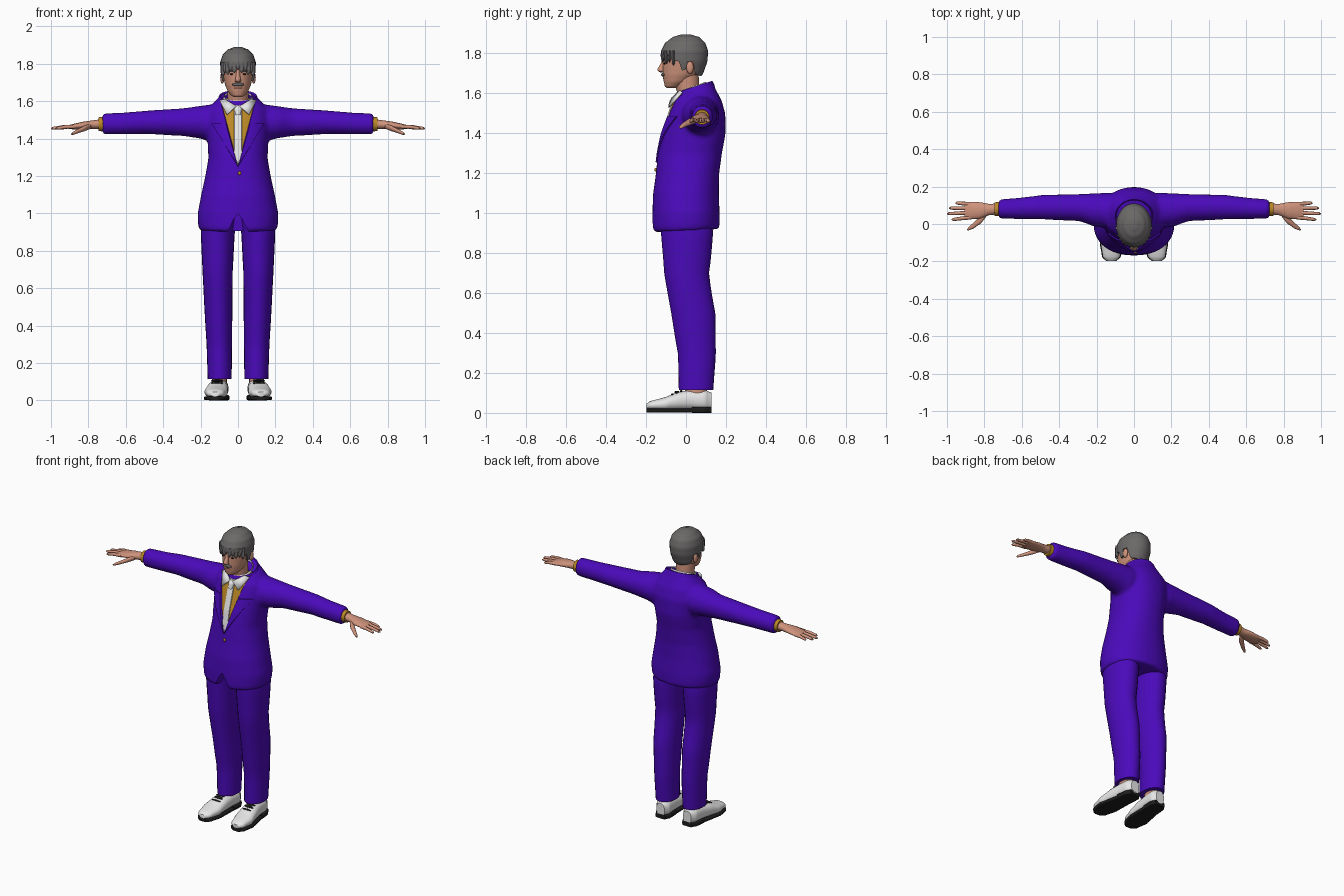
import bpy, bmesh, math
from mathutils import Vector

cube = bpy.data.objects.get("Cube")
if cube:
    bpy.data.objects.remove(cube)


def material(name, rgb):
    m = bpy.data.materials.new(name)
    m.use_nodes = True
    m.diffuse_color = (*rgb, 1)
    m.node_tree.nodes["Principled BSDF"].inputs["Base Color"].default_value = (*rgb, 1)
    return m


SUIT = material("purple_cloth", (0.07, 0.003, 0.5))
SKIN = material("skin", (0.62, 0.29, 0.2))
LIP = material("lip", (0.35, 0.13, 0.09))
HAIR = material("grey_hair", (0.15, 0.14, 0.14))
WHITE = material("white", (0.8, 0.8, 0.8))
GOLD = material("golden_cloth", (0.5, 0.25, 0.02))
BLACK = material("black", (0.012, 0.012, 0.012))
AXES = {"x": (1, 2, 0), "y": (0, 2, 1), "z": (0, 1, 2)}


def finish(name, bm, mat, mirror=False):
    bmesh.ops.recalc_face_normals(bm, faces=bm.faces)
    me = bpy.data.meshes.new(name)
    bm.to_mesh(me)
    bm.free()
    ob = bpy.data.objects.new(name, me)
    bpy.context.collection.objects.link(ob)
    me.materials.append(mat)
    if mirror:
        ob.modifiers.new("mirror", "MIRROR").use_mirror_merge = False
    return ob


def loft(name, axis, rings, mat, mirror=False, n=24, power=2, steps=4, caps=True):
    """Skin rings (position, centre u, centre v, radius u, radius v[, tilt]) with a smooth spline."""
    rows = [Vector(tuple(r) + (0,) * (6 - len(r))) for r in rings]
    path = []
    for i in range(len(rows) - 1):
        a, b = rows[i], rows[i + 1]
        p, q = rows[max(i - 1, 0)], rows[min(i + 2, len(rows) - 1)]
        for k in range(steps):
            t = k / steps
            path.append(a.lerp(b, t) + ((2 * a - b - p) * -t * (1 - t) ** 2
                        + (q - 2 * b + a) * -t * t * (1 - t)) * 0.5 * 0.5)
    path.append(rows[-1])
    bm = bmesh.new()
    loops = []
    for t, u, v, ru, rv, tilt in path:
        loop = []
        for k in range(n):
            c, s = math.cos(math.tau * k / n), math.sin(math.tau * k / n)
            du = math.copysign(abs(c) ** (2 / power), c) * ru
            dv = math.copysign(abs(s) ** (2 / power), s) * rv
            co = [0, 0, 0]
            for index, value in zip(AXES[axis], (u + du, v + dv, t + tilt * dv)):
                co[index] = value
            loop.append(bm.verts.new(co))
        loops.append(loop)
    for a, b in zip(loops, loops[1:]):
        for k in range(n):
            bm.faces.new((a[k - 1], a[k], b[k], b[k - 1]))
    if caps:
        bm.faces.new(loops[0])
        bm.faces.new(loops[-1])
    return finish(name, bm, mat, mirror)


def ball(name, centre, size, mat, mirror=False):
    bm = bmesh.new()
    bmesh.ops.create_uvsphere(bm, u_segments=16, v_segments=10, radius=1)
    for v in bm.verts:
        v.co = Vector(centre) + v.co * Vector(size)
    return finish(name, bm, mat, mirror)


def prism(name, axis, outline, start, end, mat, mirror=False):
    bm = bmesh.new()
    sides = []
    for t in (start, end):
        side = []
        for u, v in outline:
            co = [0, 0, 0]
            for index, value in zip(AXES[axis], (u, v, t)):
                co[index] = value
            side.append(bm.verts.new(co))
        sides.append(side)
        bm.faces.new(side)
    a, b = sides
    for k in range(len(a)):
        bm.faces.new((a[k - 1], a[k], b[k], b[k - 1]))
    return finish(name, bm, mat, mirror)


def cut(ob, cutter):
    mod = ob.modifiers.new("cut", "BOOLEAN")
    mod.operation, mod.object, mod.solver = "DIFFERENCE", cutter, "EXACT"
    bake(ob)
    bpy.data.objects.remove(cutter)


def bake(ob):
    me = bpy.data.meshes.new_from_object(ob.evaluated_get(bpy.context.evaluated_depsgraph_get()))
    ob.modifiers.clear()
    ob.data = me


# Jacket: torso and sleeves fused into one smooth surface
jacket = loft("jacket", "z", [
    (0.91, 0, 0, 0.205, 0.165, 0.05), (0.94, 0, 0, 0.214, 0.168, 0.05), (1.0, 0, 0, 0.216, 0.168),
    (1.1, 0, 0, 0.197, 0.164), (1.2, 0, 0.008, 0.175, 0.158), (1.3, 0, 0.02, 0.158, 0.16),
    (1.4, 0, 0.038, 0.163, 0.16), (1.5, 0, 0.053, 0.172, 0.143), (1.56, 0, 0.055, 0.16, 0.123),
    (1.605, 0, 0.05, 0.118, 0.097, 0.15), (1.628, 0, 0.047, 0.092, 0.084, 0.3)], SUIT, n=40, power=2.2)
sleeves = loft("sleeves", "x", [
    (0.06, 0.075, 1.51, 0.085, 0.07), (0.15, 0.072, 1.483, 0.095, 0.1), (0.22, 0.076, 1.488, 0.088, 0.085),
    (0.3, 0.088, 1.488, 0.072, 0.074), (0.5, 0.09, 1.487, 0.065, 0.062), (0.62, 0.083, 1.481, 0.057, 0.058),
    (0.725, 0.08, 1.478, 0.051, 0.057)], SUIT, mirror=True)
bake(sleeves)
bm = bmesh.new()
bm.from_mesh(jacket.data)
bm.from_mesh(sleeves.data)
bm.to_mesh(jacket.data)
bm.free()
bpy.data.objects.remove(sleeves)
remesh = jacket.modifiers.new("fuse", "REMESH")
remesh.mode, remesh.voxel_size = "VOXEL", 0.011
soft = jacket.modifiers.new("soften", "SMOOTH")
soft.iterations, soft.factor = 6, 0.5
cut(jacket, prism("hem_notch", "y", [(-0.075, 0.86), (0.075, 0.86), (0.025, 0.965), (0, 1.0), (-0.025, 0.965)],
                  -0.4, -0.06, SUIT))

# Neck opening, lapels and tie cut into the front of the jacket
jacket.data.materials.clear()
for m in (SUIT, GOLD, WHITE):
    jacket.data.materials.append(m)
V_LOW, V_SLOPE, LAPEL_SLOPE, TIE = 1.25, 0.27, 0.6, 0.021
bm = bmesh.new()
bm.from_mesh(jacket.data)


def is_front(f):
    c = f.calc_center_median()
    return c.y < 0.03 and abs(c.x) < 0.16 and c.z > 1.2 and f.normal.y < -0.05


def slice_front(point, normal):
    faces = [f for f in bm.faces if is_front(f)]
    parts = {e for f in faces for e in list(f.verts) + list(f.edges)}
    bmesh.ops.bisect_plane(bm, geom=faces + list(parts), plane_co=point, plane_no=normal, dist=0.0002)


def raise_area(rule, depth, colour):
    faces = [f for f in bm.faces if is_front(f) and rule(abs(f.calc_center_median().x), f.calc_center_median().z)]
    for f in faces:
        f.material_index = colour
    rim = bmesh.ops.inset_region(bm, faces=faces, thickness=0.002, depth=depth, use_even_offset=False)
    for f in rim["faces"]:
        f.material_index = 2 if colour == 2 else 0


for side in (-1, 1):
    for slope in (V_SLOPE, LAPEL_SLOPE):
        slice_front((0, 0, V_LOW), (side, 0, -slope))
    slice_front((side * TIE, 0, 0), (1, 0, 0))
slice_front((0, 0, 1.48), (0, 0, 1))
bm.normal_update()
raise_area(lambda x, z: V_SLOPE * (z - V_LOW) < x < LAPEL_SLOPE * (z - V_LOW) and z < 1.48, 0.007, 0)
raise_area(lambda x, z: x < V_SLOPE * (z - V_LOW), -0.006, 1)
raise_area(lambda x, z: x < TIE and x < V_SLOPE * (z - V_LOW) - 0.001, 0.005, 2)
bm.to_mesh(jacket.data)
bm.free()
ball("jacket_button", (0.008, -0.152, 1.215), (0.009, 0.006, 0.009), GOLD)

# Collars and tie knot
loft("jacket_collar", "z", [(1.6, 0, 0.045, 0.112, 0.1, 0.3), (1.63, 0, 0.042, 0.1, 0.09, 0.32),
                            (1.615, 0, 0.04, 0.088, 0.08, 0.32)], SUIT, caps=False)
loft("shirt_collar", "z", [(1.585, 0, 0.03, 0.088, 0.084, 0.35), (1.628, 0, 0.026, 0.075, 0.073, 0.35),
                           (1.6, 0, 0.026, 0.066, 0.066, 0.35)], WHITE, caps=False)
bm = bmesh.new()
bm.faces.new([bm.verts.new(p) for p in ((0.01, -0.073, 1.575), (0.06, -0.086, 1.53),
                                        (0.1, -0.022, 1.605), (0.07, -0.032, 1.612))])
wings = finish("collar_wings", bm, WHITE, True)
wings.modifiers.new("thickness", "SOLIDIFY").thickness = 0.008
loft("tie_knot", "z", [(1.525, 0, -0.078, 0.012, 0.012), (1.56, 0, -0.066, 0.021, 0.016),
                       (1.578, 0, -0.055, 0.018, 0.014)], WHITE)

# Trousers
loft("trouser_legs", "z", [
    (0.115, 0.098, 0.05, 0.064, 0.086), (0.3, 0.1, 0.054, 0.068, 0.095), (0.5, 0.105, 0.036, 0.075, 0.11),
    (0.7, 0.109, 0.003, 0.081, 0.112), (0.9, 0.108, 0.005, 0.091, 0.13), (1.0, 0.1, 0, 0.095, 0.13)], SUIT, True)

# Shoes
loft("ankles", "z", [(0.07, 0.1, 0.05, 0.04, 0.055), (0.15, 0.1, 0.05, 0.04, 0.055)], SKIN, True)
SHOE = [(-0.198, 0.122, 0.034, 0.022, 0.012), (-0.175, 0.121, 0.038, 0.046, 0.022),
        (-0.1, 0.117, 0.045, 0.062, 0.035), (-0.035, 0.11, 0.059, 0.056, 0.046),
        (0.03, 0.103, 0.065, 0.05, 0.05), (0.1, 0.098, 0.063, 0.047, 0.052), (0.128, 0.097, 0.058, 0.03, 0.042)]
loft("shoes", "y", SHOE, WHITE, True, power=2.3)
loft("soles", "y", [(y, x, 0.012, rx + 0.004, 0.011) for y, x, z, rx, rz in SHOE], BLACK, True, power=5)
loft("heels", "y", [(y, x, 0.015, rx + 0.005, 0.015) for y, x, z, rx, rz in SHOE[-3:]], BLACK, True, power=6)
for i in range(3):
    ball(f"lace_{i + 1}", (0.112, -0.068 + 0.022 * i, 0.092 + 0.008 * i), (0.032, 0.006, 0.006), BLACK, True)
ball("lace_bow", (0.11, -0.045, 0.104), (0.026, 0.014, 0.006), BLACK, True)

# Cuffs and hands
loft("cuffs", "x", [(0.7, 0.08, 1.478, 0.038, 0.04), (0.745, 0.08, 1.477, 0.036, 0.037)], GOLD, True)
loft("palms", "x", [(0.73, 0.08, 1.478, 0.029, 0.026), (0.78, 0.077, 1.474, 0.031, 0.023),
                    (0.83, 0.072, 1.47, 0.045, 0.02), (0.88, 0.072, 1.464, 0.047, 0.015),
                    (0.905, 0.072, 1.462, 0.042, 0.01)], SKIN, True)
for name, base, tip, reach in (("index", 0.035, 0.024, 0.975), ("middle", 0.06, 0.055, 1.0),
                               ("ring", 0.084, 0.085, 0.99), ("little", 0.107, 0.112, 0.955)):
    mid = (0.88 + reach) / 2
    loft(name + "_fingers", "x", [(0.875, base, 1.464, 0.011, 0.011), (mid, (base + tip) / 2, 1.462, 0.01, 0.01),
         (reach - 0.008, tip, 1.455, 0.008, 0.008), (reach, tip, 1.454, 0.003, 0.003)], SKIN, True, n=10)
loft("thumbs", "x", [(0.785, 0.06, 1.468, 0.014, 0.014), (0.82, 0.022, 1.455, 0.021, 0.015),
                     (0.86, -0.01, 1.438, 0.015, 0.011), (0.885, -0.026, 1.427, 0.009, 0.008),
                     (0.892, -0.03, 1.424, 0.003, 0.003)], SKIN, True, n=12)

# Head and face
loft("neck", "z", [(1.55, 0, 0.035, 0.062, 0.062), (1.62, 0, 0.008, 0.056, 0.058),
                   (1.7, 0, 0.0, 0.058, 0.062)], SKIN)
loft("head", "z", [
    (1.622, 0, -0.072, 0.022, 0.024), (1.632, 0, -0.064, 0.038, 0.042), (1.655, 0, -0.045, 0.056, 0.066),
    (1.69, 0, -0.026, 0.07, 0.09), (1.73, 0, -0.012, 0.078, 0.105), (1.78, 0, -0.006, 0.084, 0.11),
    (1.83, 0, -0.005, 0.076, 0.1), (1.87, 0, -0.003, 0.04, 0.05)], SKIN, n=32)
loft("nose", "z", [(1.7, 0, -0.118, 0.01, 0.01), (1.708, 0, -0.124, 0.018, 0.017), (1.718, 0, -0.126, 0.014, 0.017),
                   (1.745, 0, -0.115, 0.01, 0.012), (1.765, 0, -0.108, 0.009, 0.01)], SKIN, n=14)
ball("ears", (0.084, 0.02, 1.725), (0.011, 0.018, 0.031), SKIN, True)
ball("eyes", (0.032, -0.106, 1.745), (0.012, 0.006, 0.0045), BLACK, True)
ball("eyebrows", (0.034, -0.107, 1.762), (0.019, 0.007, 0.004), HAIR, True)
ball("moustache", (0, -0.113, 1.689), (0.033, 0.012, 0.009), HAIR)
ball("mouth", (0, -0.108, 1.671), (0.02, 0.007, 0.005), LIP)

# Hair with a stepped hairline and a ragged fringe
hair = loft("hair", "z", [
    (1.655, 0, -0.004, 0.058, 0.062), (1.7, 0, -0.008, 0.083, 0.096), (1.76, 0, -0.007, 0.094, 0.115),
    (1.81, 0, -0.007, 0.095, 0.117), (1.85, 0, -0.004, 0.081, 0.099), (1.878, 0, 0, 0.052, 0.065),
    (1.89, 0, 0, 0.02, 0.025)], HAIR, n=32)
cut(hair, prism("hairline", "x", [
    (-0.3, 1.785), (-0.085, 1.785), (-0.06, 1.76), (-0.035, 1.755), (-0.02, 1.71), (-0.002, 1.715), (0.008, 1.755),
    (0.036, 1.755), (0.045, 1.69), (0.2, 1.65), (0.2, 1.5), (-0.3, 1.5)], -0.3, 0.3, HAIR))
for i in range(-5, 6):
    a = i * 0.21
    x, y, tip = 0.092 * math.sin(a), -0.007 - 0.112 * math.cos(a), 1.766 - 0.012 * (i % 2) - 0.004 * abs(i)
    loft(f"fringe_lock_{i + 6}", "z", [(tip, x, y, 0.001, 0.001), (tip + 0.018, x, y, 0.012, 0.008),
                                       (1.81, x, y, 0.012, 0.006)], HAIR, n=8)

# Smooth shading with crisp edges kept
bpy.ops.object.select_all(action="DESELECT")
for ob in bpy.context.collection.objects:
    if ob.type == "MESH":
        ob.select_set(True)
        bpy.context.view_layer.objects.active = ob
bpy.ops.object.shade_smooth_by_angle(angle=math.radians(50))
